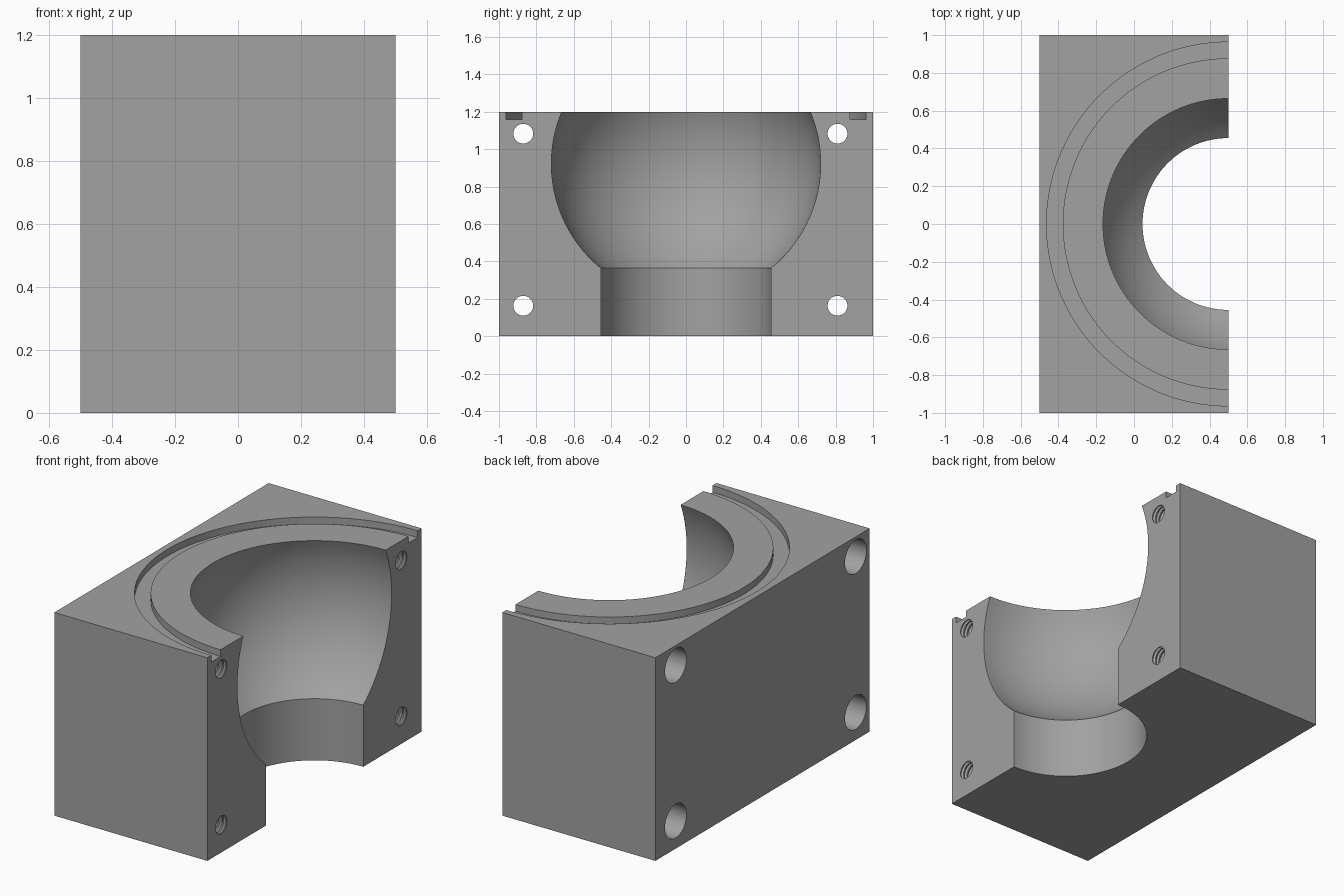
import bpy, bmesh, math
from mathutils import Matrix, Vector

if "Cube" in bpy.data.objects:
    bpy.data.objects.remove(bpy.data.objects["Cube"])

grey = bpy.data.materials.new("machined_grey")
grey.diffuse_color = (0.36, 0.36, 0.36, 1)
grey.use_nodes = True
grey.node_tree.nodes["Principled BSDF"].inputs["Base Color"].default_value = grey.diffuse_color


def make_object(name, bm):
    bmesh.ops.recalc_face_normals(bm, faces=bm.faces)
    mesh = bpy.data.meshes.new(name)
    bm.to_mesh(mesh)
    bm.free()
    mesh.materials.append(grey)
    obj = bpy.data.objects.new(name, mesh)
    bpy.context.collection.objects.link(obj)
    return obj


def lathe(name, profile, steps, matrix):
    """Revolve a closed (radius, height) profile around z, then place it."""
    bm = bmesh.new()
    verts = [bm.verts.new((r, 0, h)) for r, h in profile]
    edges = [bm.edges.new((verts[i], verts[(i + 1) % len(verts)])) for i in range(len(verts))]
    bmesh.ops.spin(bm, geom=verts + edges, cent=(0, 0, 0), axis=(0, 0, 1),
                   angle=2 * math.pi, steps=steps)
    bmesh.ops.remove_doubles(bm, verts=bm.verts, dist=1e-5)
    # drop the edges left along the axis
    bmesh.ops.delete(bm, geom=[e for e in bm.edges if not e.link_faces], context='EDGES')
    bmesh.ops.transform(bm, matrix=matrix, verts=bm.verts)
    return make_object(name, bm)


# Solid half block
bm = bmesh.new()
bmesh.ops.create_cube(bm, size=1, matrix=Matrix.Translation((0, 0, 0.6)) @ Matrix.Diagonal((1, 2, 1.2, 1)))
block = make_object("half_housing_block", bm)

axis = Matrix.Translation((0.5, 0, 0))
cutters = []

# Spherical cavity with a straight neck below
R, CZ, NECK = 0.72, 0.922, 0.455
start = -math.acos(NECK / R)
cavity = [(0, -0.1), (NECK, -0.1)]
for i in range(41):
    a = start + (math.pi / 2 - start) * i / 40
    cavity.append((R * math.cos(a) if i < 40 else 0, CZ + R * math.sin(a)))
cutters.append(lathe("cavity_cutter", cavity, 128, axis))

# Seal groove in the top face
groove = [(0.877, 1.16), (0.963, 1.16), (0.963, 1.3), (0.877, 1.3)]
cutters.append(lathe("groove_cutter", groove, 160, axis))

# Counterbored screw holes with threads towards the split face
MINOR, MAJOR, PITCH, TURNS = 0.053, 0.065, 0.025, 28
hole = [(0, -0.6), (0.1, -0.6), (0.1, -0.2), (MINOR, -0.2)]
for i in range(TURNS):
    x = -0.2 + i * PITCH
    hole += [(MINOR, x + 0.004), (MAJOR, x + 0.011), (MAJOR, x + 0.014), (MINOR, x + 0.021)]
hole += [(MINOR, 0.6), (0, 0.6)]
along_x = Matrix.Rotation(math.pi / 2, 4, 'Y')
for y in (-0.87, 0.81):
    for z in (0.163, 1.083):
        cutters.append(lathe("screw_hole_cutter", hole, 32, Matrix.Translation((0, y, z)) @ along_x))

# Cut everything out of the block
bpy.context.view_layer.objects.active = block
block.select_set(True)
for cutter in cutters:
    mod = block.modifiers.new("cut", 'BOOLEAN')
    mod.operation = 'DIFFERENCE'
    mod.solver = 'EXACT'
    mod.object = cutter
    bpy.ops.object.modifier_apply(modifier=mod.name)
    bpy.data.objects.remove(cutter)

bpy.ops.object.shade_smooth_by_angle(angle=math.radians(25))
